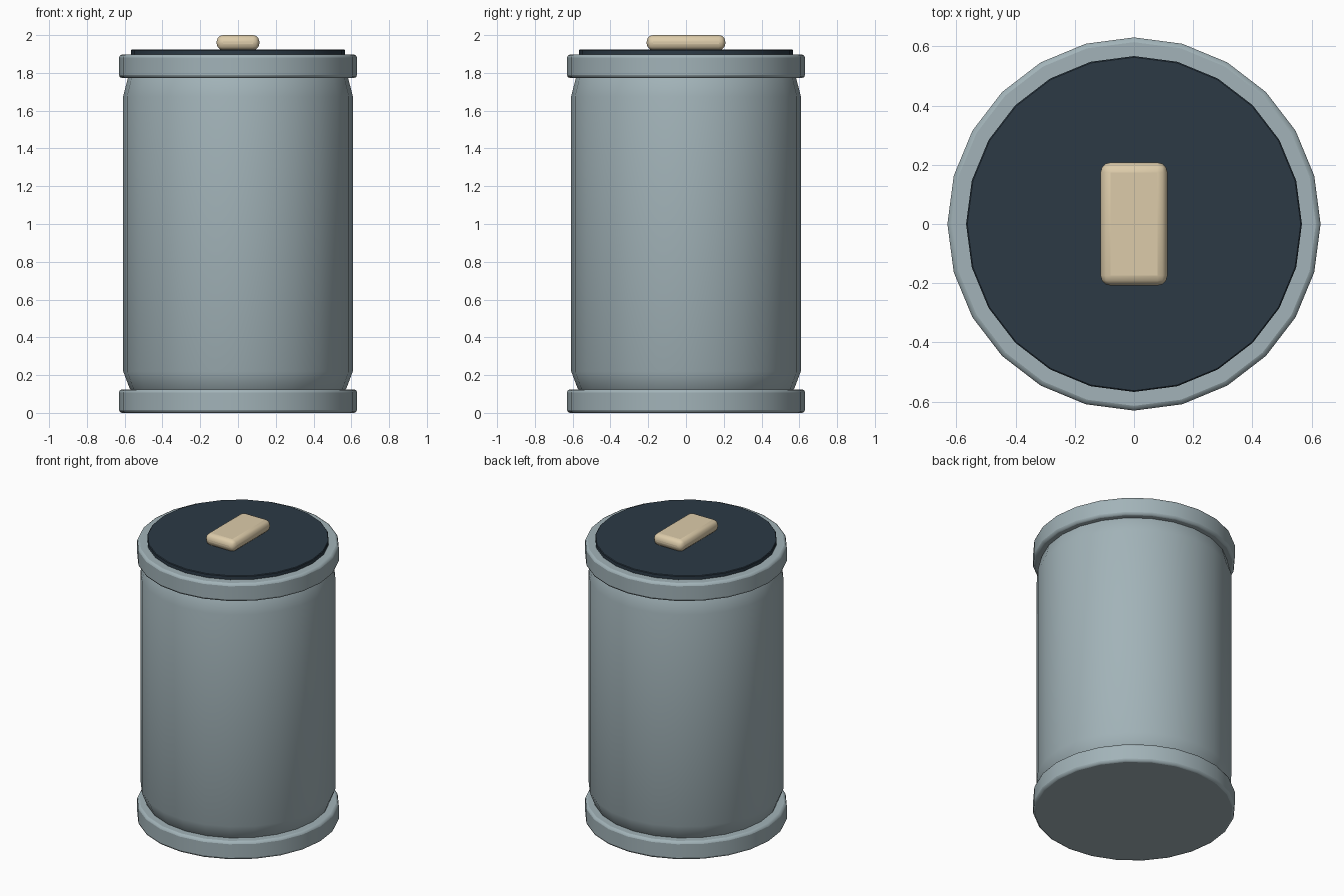
import bpy, math

if "Cube" in bpy.data.objects:
    bpy.data.objects.remove(bpy.data.objects["Cube"])


def material(name, rgb):
    m = bpy.data.materials.new(name)
    m.diffuse_color = (*rgb, 1)
    m.use_nodes = True
    m.node_tree.nodes["Principled BSDF"].inputs["Base Color"].default_value = m.diffuse_color
    return m


STEEL = material("steel_blue_grey", (0.36, 0.45, 0.48))
DARK = material("dark_slate", (0.025, 0.042, 0.06))
TAN = material("pale_tan", (0.72, 0.60, 0.40))


def finish(obj, name, mat, bevel, segments):
    obj.name = name
    obj.data.materials.append(mat)
    if bevel:
        b = obj.modifiers.new("bevel", "BEVEL")
        b.width, b.segments, b.limit_method = bevel, segments, "ANGLE"
        b.angle_limit = math.radians(40)
    bpy.ops.object.shade_smooth_by_angle(angle=math.radians(40))
    return obj


def drum(name, radius, z0, z1, mat, bevel, segments=2):
    # 24-sided cylinder with a corner on each axis
    bpy.ops.mesh.primitive_cylinder_add(vertices=24, radius=radius, depth=z1 - z0,
                                        location=(0, 0, (z0 + z1) / 2))
    return finish(bpy.context.object, name, mat, bevel, segments)


def lathe(name, profile, mat, sides=24):
    # revolved closed profile of (radius, z)
    verts = [(r * math.cos(2 * math.pi * i / sides), r * math.sin(2 * math.pi * i / sides), z)
             for r, z in profile for i in range(sides)]
    faces = [(k * sides + i, k * sides + (i + 1) % sides,
              (k + 1) * sides + (i + 1) % sides, (k + 1) * sides + i)
             for k in range(len(profile) - 1) for i in range(sides)]
    last = (len(profile) - 1) * sides
    faces += [tuple(reversed(range(sides))), tuple(range(last, last + sides))]
    mesh = bpy.data.meshes.new(name)
    mesh.from_pydata(verts, [], faces)
    obj = bpy.data.objects.new(name, mesh)
    bpy.context.collection.objects.link(obj)
    bpy.context.view_layer.objects.active = obj
    obj.select_set(True)
    finish(obj, name, mat, 0, 0)
    obj.select_set(False)


# Main body, tapering in where it meets the rims
lathe("body", [(0.54, 0.09), (0.574, 0.13), (0.608, 0.22),
               (0.608, 1.675), (0.584, 1.77), (0.56, 1.81)], STEEL)

# Rims at both ends
drum("bottom_rim", 0.63, 0.0, 0.125, STEEL, 0.016)
drum("top_rim", 0.63, 1.773, 1.897, STEEL, 0.016)

# Lid plate
drum("lid", 0.567, 1.88, 1.923, DARK, 0.004, 1)

# Rounded handle block
bpy.ops.mesh.primitive_cube_add(size=1, location=(0, 0, 1.96))
handle = bpy.context.object
handle.scale = (0.226, 0.416, 0.08)
bpy.ops.object.transform_apply(location=False, rotation=False, scale=True)
finish(handle, "handle", TAN, 0.034, 3)
